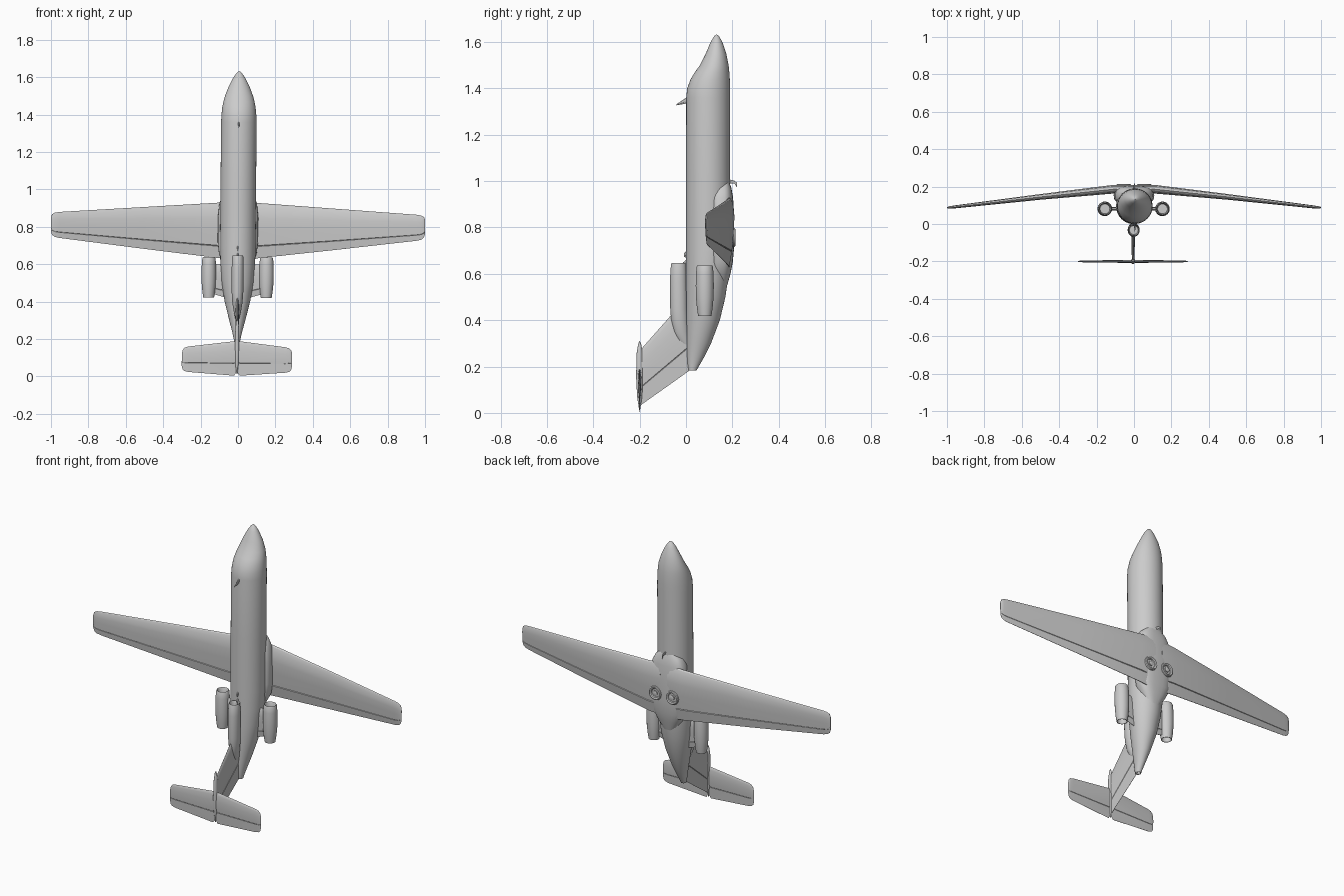
import bpy, bmesh, math
from mathutils import Vector

TILT = 0.008


def loft(name, rings, mirror=False, angle=35):
    """Skin a list of equal-length rings and cap both ends."""
    bm = bmesh.new()
    vs = [[bm.verts.new(p) for p in r] for r in rings]
    n = len(vs[0])
    for a, b in zip(vs, vs[1:]):
        for i in range(n):
            j = (i + 1) % n
            bm.faces.new((a[i], a[j], b[j], b[i]))
    bm.faces.new(vs[0])
    bm.faces.new(vs[-1])
    bmesh.ops.recalc_face_normals(bm, faces=bm.faces)
    me = bpy.data.meshes.new(name)
    bm.to_mesh(me)
    bm.free()
    ob = bpy.data.objects.new(name, me)
    bpy.context.collection.objects.link(ob)
    ob.rotation_euler.y = TILT
    ob.location.x = -TILT * 0.8
    if mirror:
        ob.modifiers.new("mirror", 'MIRROR')
    bpy.ops.object.select_all(action='DESELECT')
    ob.select_set(True)
    bpy.context.view_layer.objects.active = ob
    bpy.ops.object.shade_smooth_by_angle(angle=math.radians(angle))
    return ob


def tube(name, sections, x=0, n=32, power=1.0, mirror=False):
    """Body along z; each section is (z, y_min, y_max, half_width)."""
    def c(v):
        return math.copysign(abs(v) ** power, v)
    rings = []
    for z, y0, y1, w in sections:
        rings.append([(x + w * c(math.cos(2 * math.pi * i / n)),
                       (y0 + y1) / 2 + (y1 - y0) / 2 * c(math.sin(2 * math.pi * i / n)), z)
                      for i in range(n)])
    return loft(name, rings, mirror)


def round_tube(name, profile, x, y, **kw):
    return tube(name, [(z, y - r, y + r, r) for r, z in profile], x, **kw)


def foil(name, stations, normal, hinge, mirror=False):
    """Flying surface; each station is (x, y, z_leading, z_trailing, half_thickness)."""
    k = hinge
    top = [(0.02, .35), (0.09, .75), (0.28, 1), (0.5, .85), (k - .008, .55),
           (k, .35), (k + .008, .52), (1, .06)]
    prof = [(0, 0)] + top + [(s, -h) for s, h in reversed(top)]
    nv = Vector(normal)
    rings = [[Vector((x, y, a + (b - a) * s)) + nv * h * t for s, h in prof]
             for x, y, a, b, t in stations]
    return loft(name, rings, mirror, 25)


# Fuselage with drooped nose and upswept tail exhaust
tube("fuselage", [
    (1.632, .130, .134, .002), (1.625, .121, .143, .012), (1.60, .106, .157, .030),
    (1.55, .085, .174, .056), (1.50, .060, .184, .075), (1.47, .038, .187, .083),
    (1.44, .020, .189, .089), (1.40, .005, .190, .093), (1.36, .001, .190, .095),
    (1.0, 0, .190, .095), (.70, 0, .190, .095), (.60, 0, .184, .093), (.50, 0, .170, .085),
    (.40, .001, .146, .068), (.30, .003, .108, .043), (.24, .005, .078, .027),
    (.20, .008, .055, .018), (.182, .012, .045, .015), (.184, .016, .041, .012),
    (.22, .016, .041, .012)], n=40)

# Belly fairing
tube("belly_fairing", [
    (1.0, .13, .185, .045), (.97, .11, .196, .08), (.93, .10, .203, .10), (.85, .10, .208, .108),
    (.72, .10, .208, .108), (.65, .10, .202, .10), (.60, .10, .192, .075),
    (.53, .10, .172, .03)], power=0.75)

# Main wings
foil("wing", [
    (.02, .185, .935, .625, .024), (.11, .186, .928, .633, .023), (.5, .145, .902, .678, .015),
    (.955, .092, .872, .733, .008), (.98, .089, .868, .739, .007), (.994, .088, .860, .750, .005),
    (1.0, .087, .845, .768, .002)], (0.1, 1, 0), .78, True)

# Fin and tailplane
foil("fin", [
    (0, .025, .52, .19, .010), (0, -.07, .415, .122, .009), (0, -.2, .268, .03, .007)],
    (1, 0, 0), .68)
foil("tailplane", [
    (.004, -.2, .19, .02, .008), (.015, -.2, .188, .004, .008), (.26, -.2, .158, .022, .005),
    (.28, -.2, .152, .027, .004), (.29, -.2, .14, .036, .003), (.295, -.2, .12, .055, .001)],
    (0, 1, 0), .64, True)
tube("tail_bullet", [
    (.31, -.201, -.199, .001), (.295, -.207, -.193, .006), (.25, -.214, -.186, .010),
    (.15, -.215, -.185, .012), (.07, -.211, -.189, .009), (.012, -.202, -.198, .002)], n=16)

# Side engines on stub pylons
round_tube("side_engine", [
    (.001, .60), (.026, .60), (.029, .633), (.032, .638), (.035, .632), (.038, .60), (.039, .55),
    (.038, .50), (.034, .455), (.029, .42), (.026, .42), (.024, .46), (.001, .46)],
    .154, .081, mirror=True)
foil("engine_pylon", [(.06, .081, .60, .42, .010), (.13, .081, .60, .44, .010)],
     (0, 1, 0), .8, True)

# Centre engine intake and duct
tube("centre_engine", [
    (.61, -.033, -.031, .001), (.61, -.056, -.008, .023), (.641, -.059, -.004, .026),
    (.647, -.062, -.001, .028), (.64, -.065, .001, .030), (.58, -.069, .004, .032),
    (.45, -.068, .006, .031), (.40, -.064, .008, .028), (.35, -.053, .010, .020),
    (.315, -.036, .012, .012), (.29, -.005, .014, .005)])
foil("intake_strut", [(0, .01, .67, .56, .006), (0, -.012, .65, .56, .006)], (1, 0, 0), .7)

# Exposed main wheels under the belly
for nm, prof in (("wheel_tyre", [(.034, .196), (.041, .204), (.039, .211), (.034, .214),
                                 (.026, .211), (.023, .205), (.002, .205)]),
                 ("wheel_hub", [(.014, .20), (.014, .211), (.008, .213), (.001, .213)])):
    loft(nm, [[(.055 + r * math.cos(i * math.pi / 12), y, .757 + r * math.sin(i * math.pi / 12))
               for i in range(24)] for r, y in prof], True)

# Antennas and drain mast
foil("top_antenna", [(0, .004, 1.362, 1.335, .004), (0, -.02, 1.346, 1.331, .003),
                     (0, -.04, 1.333, 1.327, .002)], (1, 0, 0), .7)
foil("belly_antenna", [(0, .185, 1.008, .99, .004), (0, .208, 1.002, .99, .003),
                       (0, .219, .994, .974, .002)], (1, 0, 0), .7)
foil("spine_beacon", [(0, .004, .70, .67, .005), (0, -.008, .69, .672, .003)], (1, 0, 0), .7)
